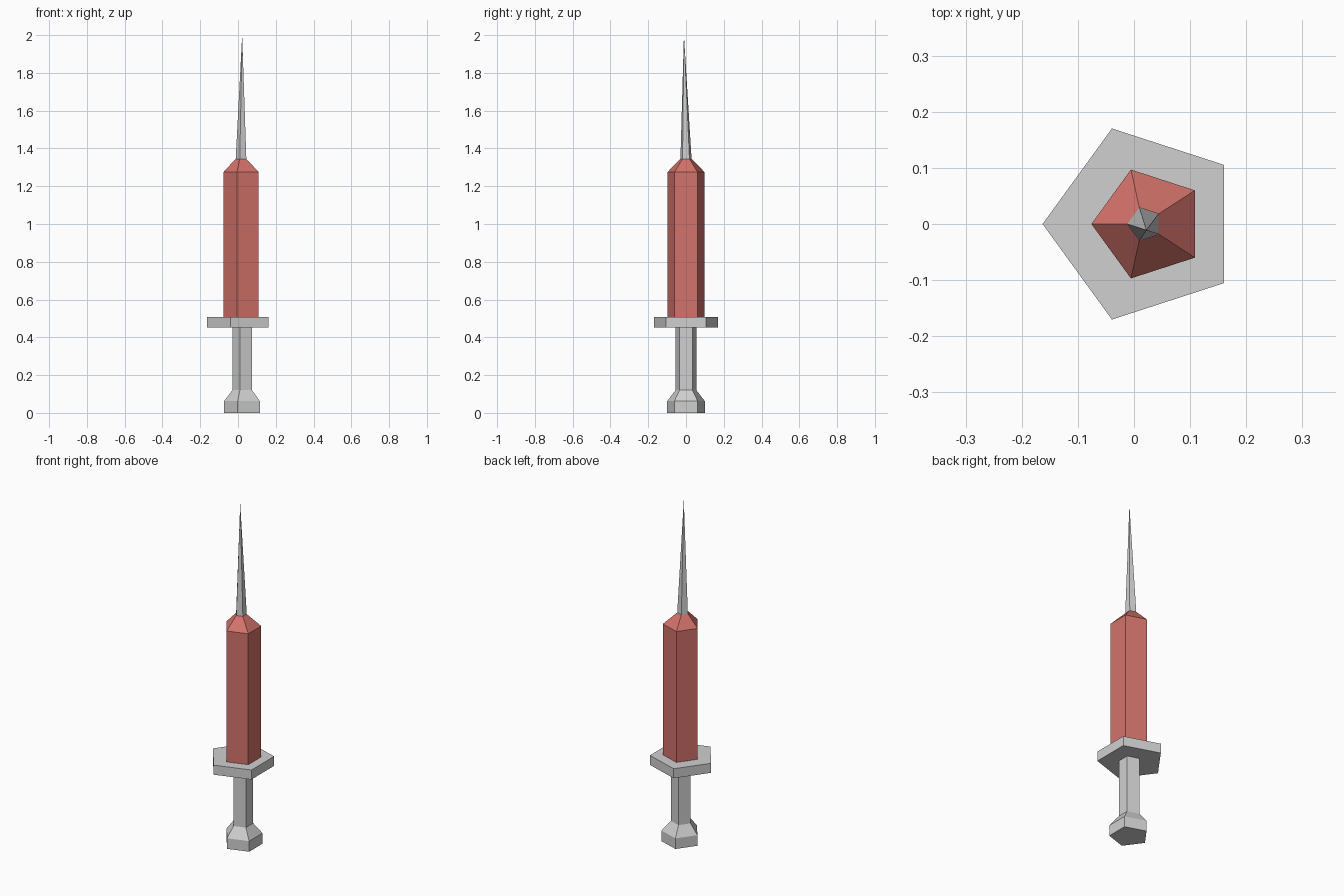
import bpy
import bmesh
from math import cos, sin, pi

if "Cube" in bpy.data.objects:
    bpy.data.objects.remove(bpy.data.objects["Cube"])

SIDES = 5


def flat_material(name, colour):
    mat = bpy.data.materials.new(name)
    mat.use_nodes = True
    mat.diffuse_color = colour
    mat.node_tree.nodes["Principled BSDF"].inputs["Base Color"].default_value = colour
    return mat


def loft(name, mat, rings, tip=None):
    """Five-sided solid through rings of (centre x, radius, z), optionally ending in a point."""
    bm = bmesh.new()
    loops = []
    for cx, radius, z in rings:
        angles = [pi + 2 * pi * i / SIDES for i in range(SIDES)]
        loops.append([bm.verts.new((cx + radius * cos(a), radius * sin(a), z)) for a in angles])
    for low, high in zip(loops, loops[1:]):
        for i in range(SIDES):
            j = (i + 1) % SIDES
            bm.faces.new((low[i], low[j], high[j], high[i]))
    bm.faces.new(loops[0][::-1])
    if tip:
        apex = bm.verts.new(tip)
        for i in range(SIDES):
            bm.faces.new((loops[-1][i], loops[-1][(i + 1) % SIDES], apex))
    else:
        bm.faces.new(loops[-1])
    bmesh.ops.recalc_face_normals(bm, faces=bm.faces[:])
    mesh = bpy.data.meshes.new(name)
    bm.to_mesh(mesh)
    bm.free()
    mesh.materials.append(mat)
    obj = bpy.data.objects.new(name, mesh)
    bpy.context.collection.objects.link(obj)
    return obj


grey = flat_material("light grey", (0.63, 0.63, 0.63, 1))
red = flat_material("muted red", (0.65, 0.17, 0.145, 1))

# Plunger rod with its flared thumb rest
loft("plunger", grey, [(0.031, 0.105, 0), (0.031, 0.105, 0.062),
                       (0.028, 0.058, 0.12), (0.028, 0.058, 0.455)])
# Finger flange
loft("finger_flange", grey, [(0.016, 0.179, 0.452), (0.016, 0.179, 0.508)])
# Filled barrel with tapered shoulder
loft("barrel", red, [(0.026, 0.102, 0.508), (0.026, 0.102, 1.276), (0.019, 0.031, 1.345)])
# Needle, leaning slightly to its point
loft("needle", grey, [(0.019, 0.031, 1.345)], tip=(0.022, -0.011, 2.0))
